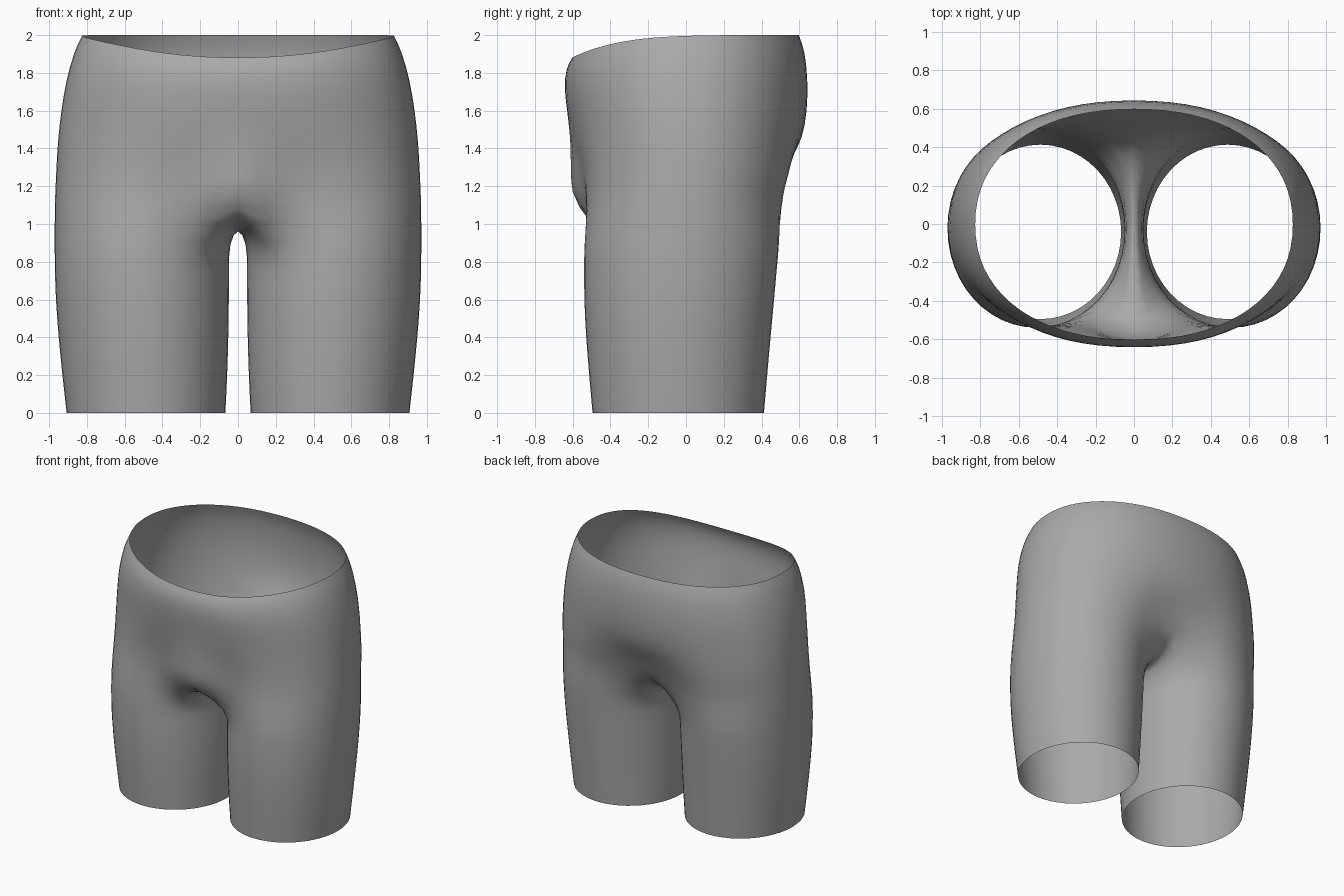
import bpy, bmesh
from math import sin, cos, pi, radians, exp, copysign

cube = bpy.data.objects.get("Cube")
if cube:
    bpy.data.objects.remove(cube, do_unlink=True)

ARC, RING = 18, 24        # segments round the outside of the hips, and round one leg

# Hip rows: z, half width, front y, back y, leg blend, front bulge, back crease, centre lift, rim dip
HIPS = [
    (2.00, 0.83, -0.605, 0.600, 0.0, 0.0, 0.0, 0.0, 0.12),
    (1.92, 0.87, -0.640, 0.632, 0.0, 0.0, 0.0, 0.0, 0.10),
    (1.76, 0.915, -0.648, 0.648, 0.0, 0.0, 0.0, 0.0, 0.04),
    (1.60, 0.94, -0.632, 0.645, 0.0, 0.0, 0.0, 0.0, 0.0),
    (1.45, 0.957, -0.605, 0.622, 0.1, 0.015, 0.0, 0.0, 0.0),
    (1.32, 0.965, -0.575, 0.59, 0.3, 0.06, 0.03, 0.4, 0.0),
    (1.21, 0.97, -0.56, 0.56, 0.45, 0.085, 0.05, 0.7, 0.0),
    (1.10, 0.975, -0.55, 0.53, 0.6, 0.085, 0.06, 1.0, 0.0),
]
# Leg rows: z, inner x, outer x, front y, back y
LEGS = [
    (0.90, 0.043, 0.976, -0.545, 0.50),
    (0.75, 0.043, 0.975, -0.545, 0.485),
    (0.60, 0.043, 0.970, -0.545, 0.472),
    (0.40, 0.046, 0.955, -0.535, 0.453),
    (0.20, 0.052, 0.935, -0.518, 0.435),
    (0.00, 0.062, 0.912, -0.500, 0.418),
]
# Crotch seam between the legs, back to front: y, z
CROTCH = [(0.38, 1.08), (0.22, 1.01), (0.0, 0.985), (-0.25, 1.0), (-0.48, 1.05)]


def leg_point(j, inner, outer, front, back):
    a = radians(-135 + 360 / RING * j)
    return ((inner + outer) / 2 + (outer - inner) / 2 * cos(a),
            (front + back) / 2 + (back - front) / 2 * sin(a))


def hip_point(j, z, w, f, b, blend, bulge, crease, lift, dip):
    t = pi * j / ARC
    e = 2 / 2.2
    c = -cos(t)
    x = w * abs(sin(t)) ** e
    y = (f + b) / 2 + (b - f) / 2 * copysign(abs(c) ** e, c)
    if j in (0, ARC):
        x = 0.0
    else:
        lx, ly = leg_point(j, 0.045, w, f, b)
        x += (lx - x) * blend
        y += (ly - y) * blend
    # central bulge in front, crease behind, seam lifted at the middle
    near = exp(-(x / 0.18) ** 2)
    z += lift * near * (0.09 if y > 0 else 0.03)
    y -= near * (crease if y > 0 else bulge)
    z -= dip * max(0.0, min(1.0, (b - y) / (b - f))) ** 5
    return x, y, z


# One half of the garment: hip rows, then the leg tube hung from hips and crotch seam
bm = bmesh.new()
rows = [[bm.verts.new(hip_point(j, *r)) for j in range(ARC + 1)] for r in HIPS]
for upper, lower in zip(rows, rows[1:]):
    for j in range(ARC):
        bm.faces.new((upper[j], lower[j], lower[j + 1], upper[j + 1]))

ring = rows[-1] + [bm.verts.new((0, y, z)) for y, z in CROTCH]
for z, *shape in LEGS:
    new = [bm.verts.new((*leg_point(j, *shape), z)) for j in range(RING)]
    for j in range(RING):
        k = (j + 1) % RING
        bm.faces.new((ring[j], new[j], new[k], ring[k]))
    ring = new

for face in bm.faces:
    face.smooth = True
mesh = bpy.data.meshes.new("shorts")
bm.to_mesh(mesh)
bm.free()
shorts = bpy.data.objects.new("shorts", mesh)
bpy.context.collection.objects.link(shorts)

# Mirror to the other leg and round off
mirror = shorts.modifiers.new("mirror", 'MIRROR')
mirror.use_axis[0] = True
mirror.use_clip = True
mirror.merge_threshold = 0.001
sub = shorts.modifiers.new("smooth", 'SUBSURF')
sub.levels = sub.render_levels = 1

# Plain grey cloth
grey = bpy.data.materials.new("grey cloth")
grey.use_nodes = True
colour = (0.4, 0.4, 0.4, 1.0)
grey.diffuse_color = colour
bsdf = next(n for n in grey.node_tree.nodes if n.type == 'BSDF_PRINCIPLED')
bsdf.inputs["Base Color"].default_value = colour
bsdf.inputs["Roughness"].default_value = 0.8
mesh.materials.append(grey)
